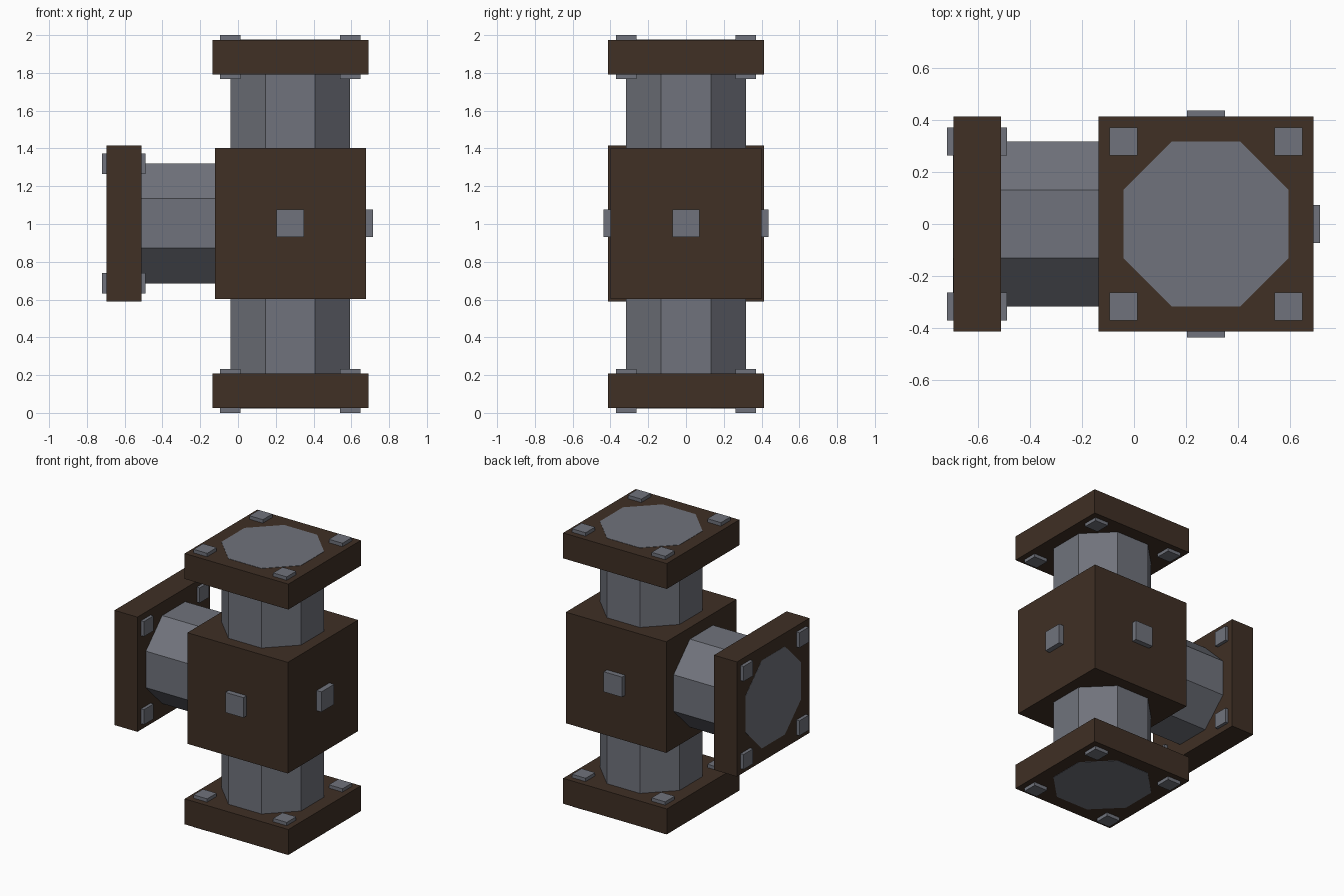
import bpy
import math
from mathutils import Vector

if "Cube" in bpy.data.objects:
    bpy.data.objects.remove(bpy.data.objects["Cube"])

CX, CZ = 0.277, 1.003      # centre of the junction block
APOTHEM = 0.317            # octagonal pipe, flat sides facing the axes


def material(name, colour):
    m = bpy.data.materials.new(name)
    m.diffuse_color = (*colour, 1)
    m.use_nodes = True
    m.node_tree.nodes["Principled BSDF"].inputs["Base Color"].default_value = m.diffuse_color
    return m


BROWN = material("dark_brown", (0.050, 0.029, 0.018))
GREY = material("steel_grey", (0.162, 0.171, 0.200))


def box(name, lo, hi, mat):
    lo, hi = Vector(lo), Vector(hi)
    bpy.ops.mesh.primitive_cube_add(size=1, location=(lo + hi) / 2)
    ob = bpy.context.object
    ob.name = name
    ob.scale = hi - lo
    bpy.ops.object.transform_apply(location=False, rotation=False, scale=True)
    ob.data.materials.append(mat)


def pipe(name, centre, length, along_x=False):
    bpy.ops.mesh.primitive_cylinder_add(
        vertices=8, radius=APOTHEM / math.cos(math.pi / 8), depth=length)
    ob = bpy.context.object
    ob.name = name
    # turn half a segment so flats face the axes
    ob.rotation_euler = (0, 0, math.pi / 8)
    bpy.ops.object.transform_apply(location=False, rotation=True, scale=False)
    if along_x:
        ob.rotation_euler = (0, math.pi / 2, 0)
    ob.location = centre
    ob.data.materials.append(GREY)


# junction block
box("junction_block", (CX - 0.4, -0.4, CZ - 0.4), (CX + 0.4, 0.4, CZ + 0.4), BROWN)

# pipes, ends a hair proud of the flanges
pipe("vertical_pipe", (CX, 0, 1.0), 1.954)
pipe("side_pipe", (-0.246, 0, CZ), 0.90, along_x=True)

# flanges
F = 0.413
box("bottom_flange", (CX - F, -F, 0.025), (CX + F, F, 0.208), BROWN)
box("top_flange", (CX - F, -F, 1.792), (CX + F, F, 1.975), BROWN)
box("side_flange", (-0.695, -F, CZ - F), (-0.512, F, CZ + F), BROWN)

# square bolts through the flange corners
B, S = 0.317, 0.054
for u in (-B, B):
    for v in (-B, B):
        for name, z0, z1 in (("bottom_bolt", 0, 0.232), ("top_bolt", 1.768, 2.0)):
            box(name, (CX + u - S, v - S, z0), (CX + u + S, v + S, z1), GREY)
        box("side_bolt", (-0.719, u - S, CZ + v - S), (-0.489, u + S, CZ + v + S), GREY)

# square plugs on the closed faces of the block
P = 0.0725
for name, y0, y1 in (("front_plug", -0.437, -0.39), ("back_plug", 0.39, 0.437)):
    box(name, (CX - P, y0, CZ - P), (CX + P, y1, CZ + P), GREY)
box("right_plug", (0.66, -P, CZ - P), (0.715, P, CZ + P), GREY)
